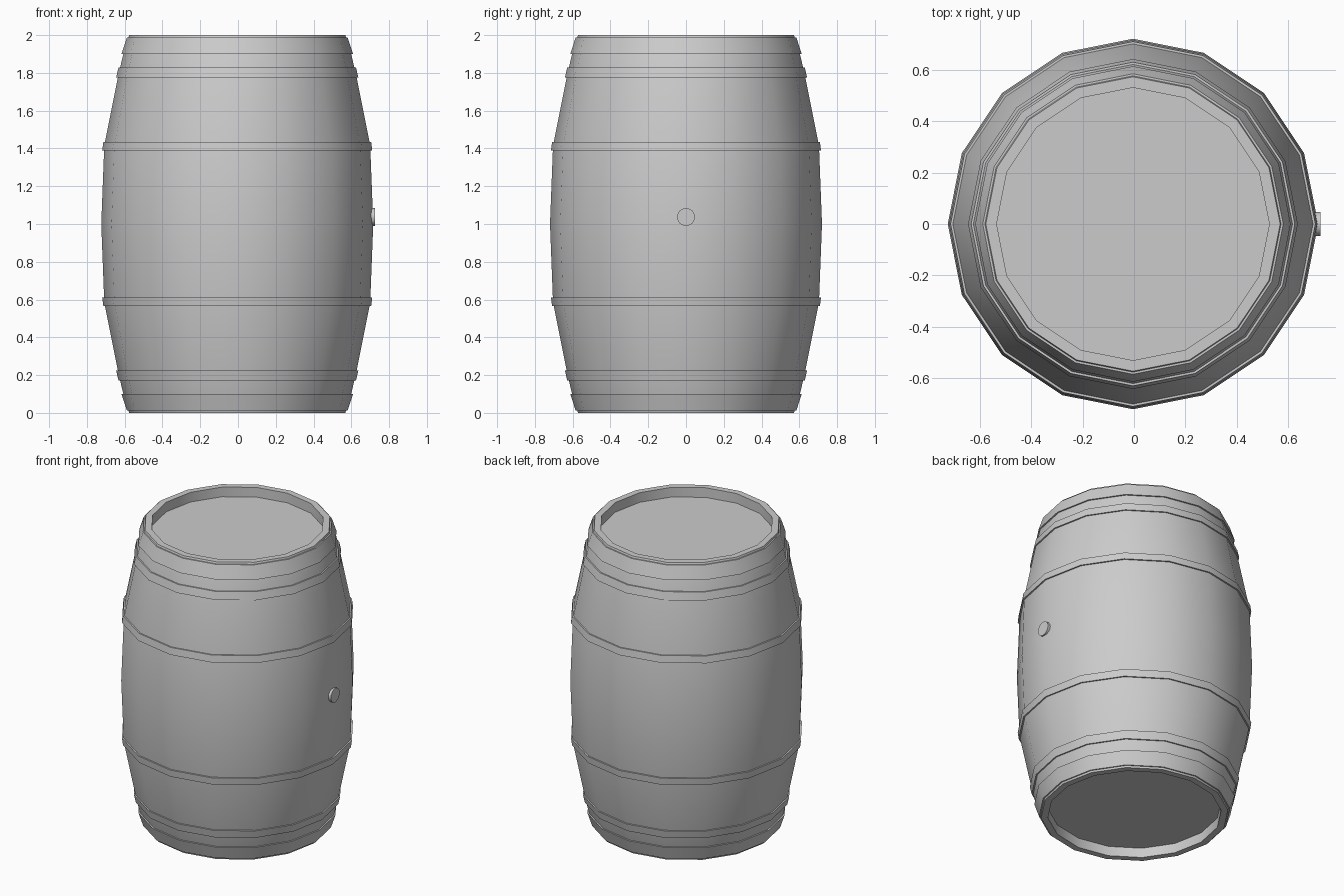
import bpy, bmesh
from math import cos, sin, pi, radians

if "Cube" in bpy.data.objects:
    bpy.data.objects.remove(bpy.data.objects["Cube"])

CX = -0.004   # barrel axis, shifted slightly so the bung keeps the whole centred
SIDES = 16


def finish(obj, angle):
    bpy.ops.object.select_all(action='DESELECT')
    obj.select_set(True)
    bpy.context.view_layer.objects.active = obj
    bpy.ops.object.shade_smooth_by_angle(angle=radians(angle))


def lathe(name, profile, closed=False):
    """Spin (radius, z) points round the barrel axis; an open profile gets end caps."""
    bm = bmesh.new()
    rings = [[bm.verts.new((CX + r * cos(2 * pi * i / SIDES), r * sin(2 * pi * i / SIDES), z))
              for i in range(SIDES)] for r, z in profile]
    pairs = list(zip(rings, rings[1:]))
    if closed:
        pairs.append((rings[-1], rings[0]))
    else:
        bm.faces.new(rings[0])
        bm.faces.new(rings[-1])
    for a, b in pairs:
        for i in range(SIDES):
            j = (i + 1) % SIDES
            bm.faces.new((a[i], a[j], b[j], b[i]))
    bmesh.ops.recalc_face_normals(bm, faces=bm.faces)
    mesh = bpy.data.meshes.new(name)
    bm.to_mesh(mesh)
    bm.free()
    obj = bpy.data.objects.new(name, mesh)
    bpy.context.collection.objects.link(obj)
    finish(obj, 35)
    return obj


# Bulging body with recessed heads, lower half mirrored to the upper half
half = [(0.53, 0.065), (0.53, 0.0), (0.572, 0.0), (0.603, 0.10), (0.627, 0.20), (0.704, 0.585)]
upper = [(r, 2 - z) for r, z in reversed(half)]
lathe("barrel_body", half + [(0.72, 1.0)] + upper)

# Hoops: (outer z, outer radius, inner z, inner radius), measured from the barrel end
hoops = {
    "end": (0.012, 0.584, 0.10, 0.613),
    "quarter": (0.172, 0.629, 0.224, 0.641),
    "belly": (0.565, 0.709, 0.612, 0.715),
}
for label, (z0, r0, z1, r1) in hoops.items():
    for end in ("lower", "upper"):
        pts = [(r0, z0), (r1, z1), (r1 - 0.025, z1), (r0 - 0.025, z0)]
        if end == "upper":
            pts = [(r, 2 - z) for r, z in pts]
        lathe(f"{end}_{label}_hoop", pts, closed=True)

# Bung on the right side
bpy.ops.mesh.primitive_cylinder_add(vertices=16, radius=0.047, depth=0.04,
                                    location=(0.704, 0, 1.037), rotation=(0, pi / 2, 0))
bung = bpy.context.object
bung.name = "bung"
finish(bung, 35)
